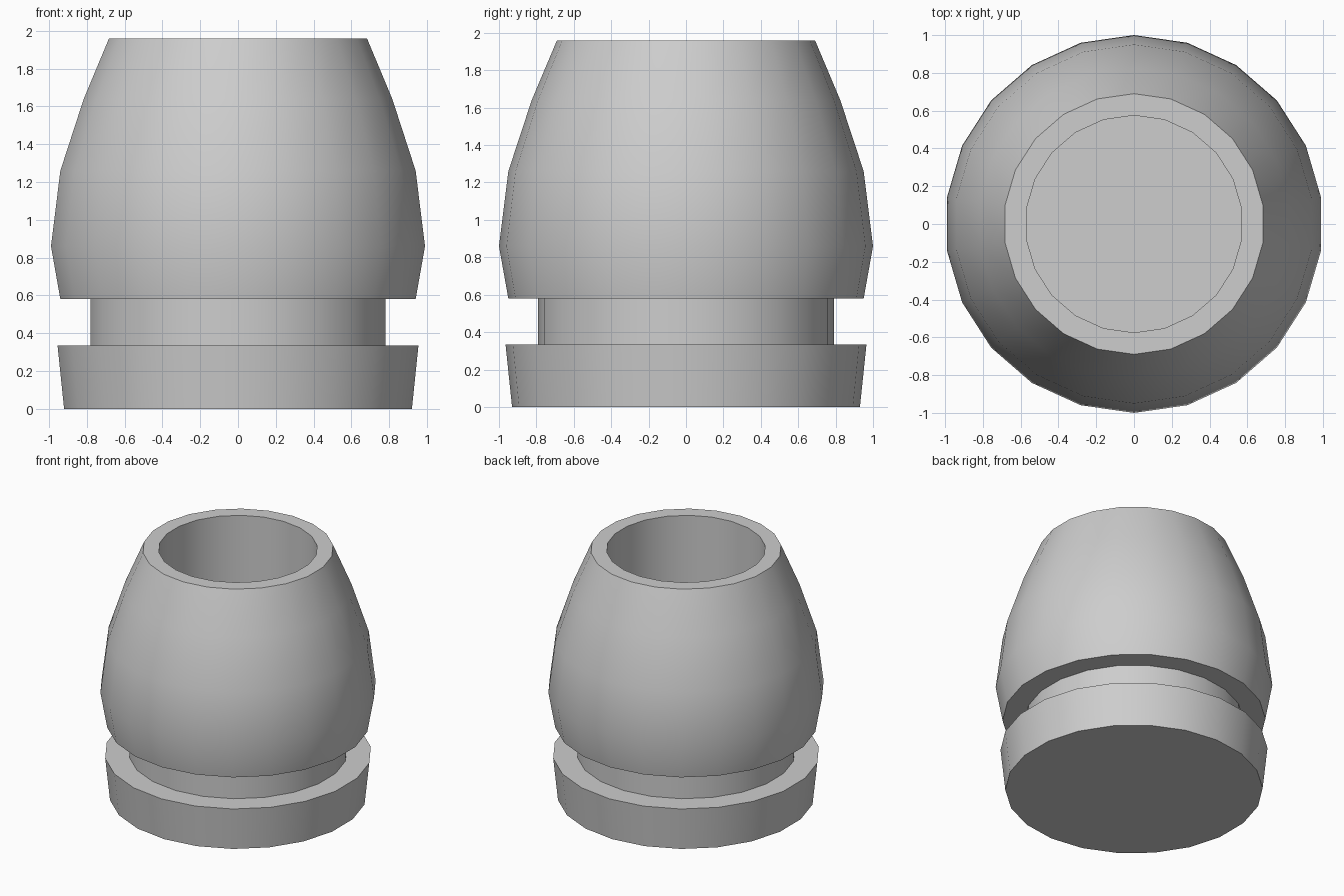
import bpy, bmesh, math

SIDES = 22

cube = bpy.data.objects.get("Cube")
if cube:
    bpy.data.objects.remove(cube, do_unlink=True)

# Single plain grey
grey = bpy.data.materials.new("light_grey")
grey.use_nodes = True
colour = (0.61, 0.61, 0.61, 1)
grey.diffuse_color = colour
grey.node_tree.nodes["Principled BSDF"].inputs["Base Color"].default_value = colour


def lathe(name, profile):
    """Revolve (radius, height) points about z, with a corner on the y axis."""
    bm = bmesh.new()
    verts = [bm.verts.new((0, r, z)) for r, z in profile]
    edges = [bm.edges.new(pair) for pair in zip(verts, verts[1:])]
    bmesh.ops.spin(bm, geom=verts + edges, cent=(0, 0, 0), axis=(0, 0, 1),
                   angle=math.tau, steps=SIDES, use_duplicate=False)
    bmesh.ops.remove_doubles(bm, verts=bm.verts, dist=0.0005)
    bmesh.ops.recalc_face_normals(bm, faces=bm.faces)
    mesh = bpy.data.meshes.new(name)
    bm.to_mesh(mesh)
    bm.free()
    mesh.materials.append(grey)
    obj = bpy.data.objects.new(name, mesh)
    bpy.context.collection.objects.link(obj)
    bpy.ops.object.select_all(action="DESELECT")
    obj.select_set(True)
    bpy.context.view_layer.objects.active = obj
    bpy.ops.object.shade_smooth_by_angle(angle=math.radians(30))
    return obj


lathe("hollow_barrel", [
    (0, 0),                                    # closed bottom
    (0.93, 0), (0.965, 0.335),                 # flared foot ring
    (0.79, 0.335), (0.79, 0.58),               # recessed neck groove
    (0.95, 0.58), (1.0, 0.86), (0.95, 1.26),   # bulging body
    (0.825, 1.64), (0.69, 1.96),               # tapered shoulder
    (0.575, 1.96), (0.575, 0.4), (0, 0.4),     # rim, bore and floor
])
